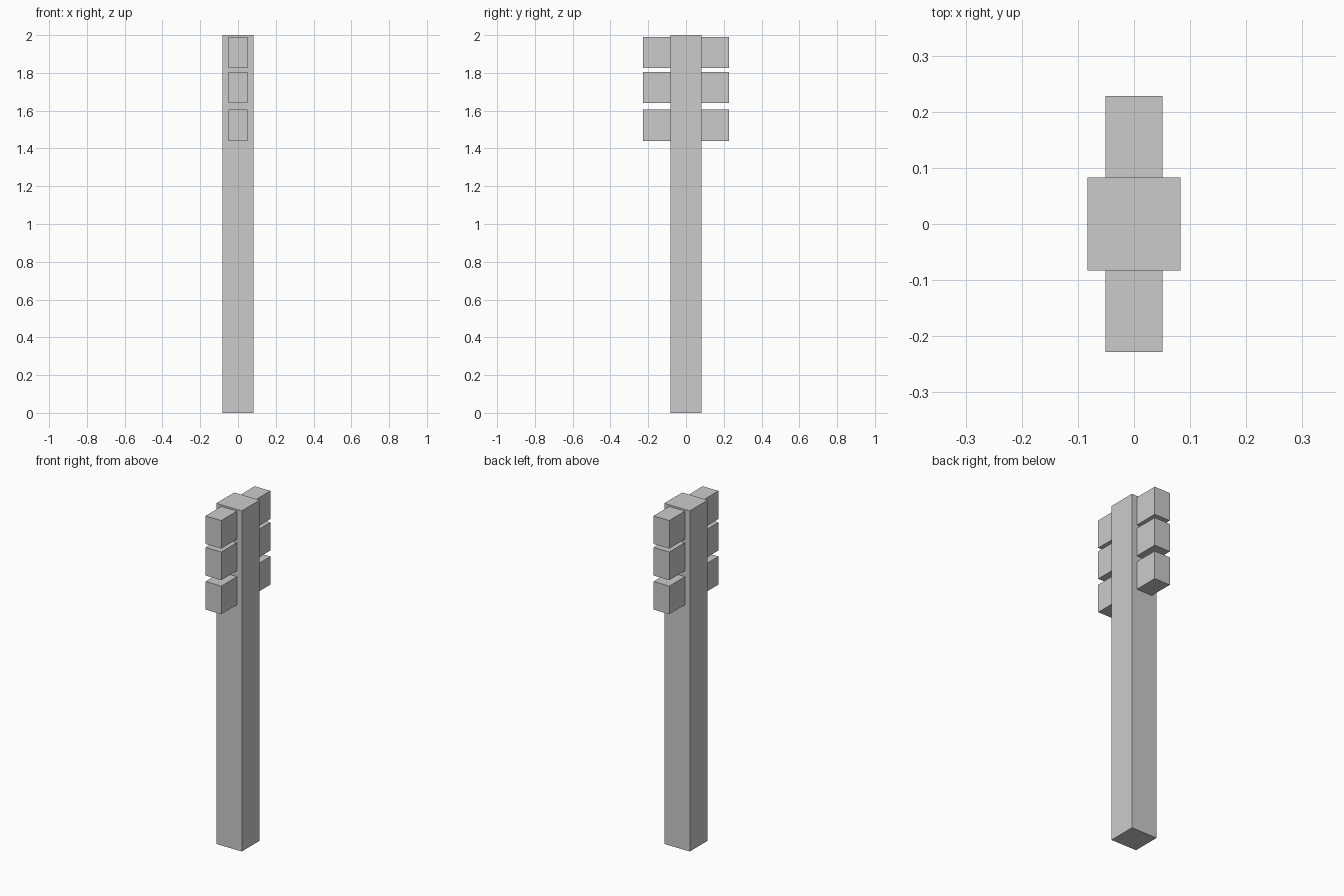
import bpy

cube = bpy.data.objects.get("Cube")
if cube:
    bpy.data.objects.remove(cube, do_unlink=True)

GREY = (0.6, 0.6, 0.6, 1)
mat = bpy.data.materials.new("plain_grey")
mat.use_nodes = True
mat.diffuse_color = GREY
mat.node_tree.nodes["Principled BSDF"].inputs["Base Color"].default_value = GREY

HALF_POST = 0.083
REACH = 0.228


def box(name, low, high):
    """Flat-faced box spanning two opposite corners."""
    centre = [(a + b) / 2 for a, b in zip(low, high)]
    bpy.ops.mesh.primitive_cube_add(size=1, location=centre)
    obj = bpy.context.object
    obj.name = name
    obj.scale = [b - a for a, b in zip(low, high)]
    bpy.ops.object.transform_apply(location=False, rotation=False, scale=True)
    obj.data.materials.append(mat)
    return obj


# Square post
box("post", (-HALF_POST, -HALF_POST, 0), (HALF_POST, HALF_POST, 2))

# Three blocks on the front and three on the back
for level, z in (("lower", 1.44), ("middle", 1.64), ("upper", 1.825)):
    for side, y0, y1 in (("front", -REACH, -HALF_POST), ("back", HALF_POST, REACH)):
        box(f"{level}_{side}_block", (-0.051, y0, z), (0.051, y1, z + 0.165))
